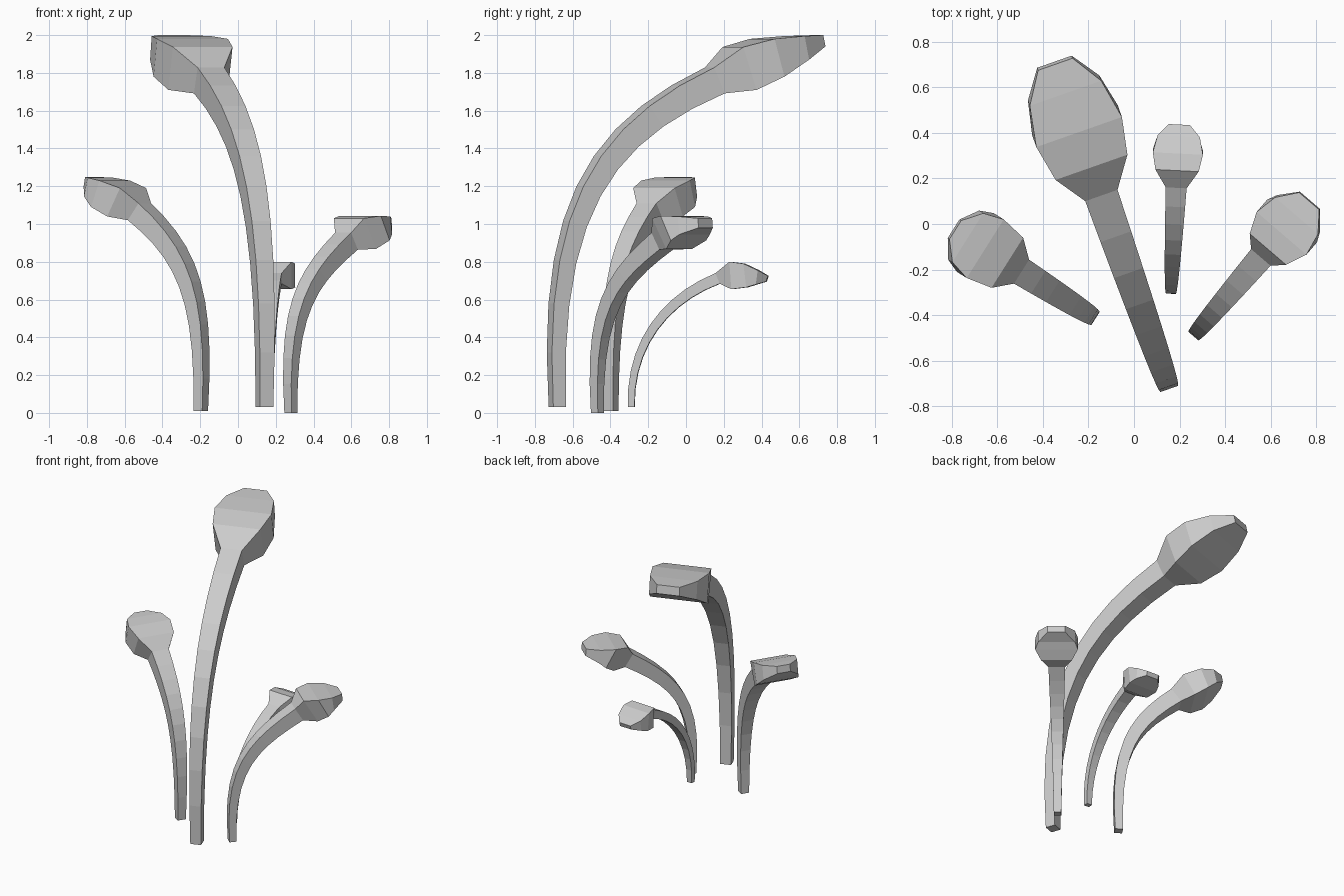
import bpy, bmesh
from mathutils import Vector
from mathutils.geometry import interpolate_bezier

STEPS = 11


def stalk(name, base, direction, path, thick, width, head):
    """Square stem swept along a bezier in a vertical plane, flowing into a faceted head.
    Head stations: upper (u, z), lower (u, z), half width."""
    d = Vector(direction).normalized()
    side = Vector((d.y, -d.x))
    stations = []

    # tapered stem sections, square to the path
    p = [Vector((u, 0, z)) for u, z in path]
    pts = interpolate_bezier(p[0], p[1], p[2], p[3], STEPS)
    for i, c in enumerate(pts):
        f = i / (STEPS - 1)
        a, b = pts[max(i - 1, 0)], pts[min(i + 1, STEPS - 1)]
        t = (b - a).normalized()
        if i == 0:
            t = Vector((0, 0, 1))
        elif i == STEPS - 1:
            t = (p[3] - p[2]).normalized()
        h = (thick[0] + (thick[1] - thick[0]) * f) / 2
        w = (width[0] + (width[1] - width[0]) * f) / 2
        n = Vector((-t.z, 0, t.x)) * h
        stations.append((c.x + n.x, c.z + n.z, c.x - n.x, c.z - n.z, w))
    stations += head

    # skin the four-sided sections
    bm = bmesh.new()
    rings = []
    for uu, zu, ul, zl, w in stations:
        ring = []
        for u, z, v in ((uu, zu, -w), (uu, zu, w), (ul, zl, w), (ul, zl, -w)):
            q = Vector(base) + d * u + side * v
            ring.append(bm.verts.new((q.x, q.y, z)))
        rings.append(ring)
    for r0, r1 in zip(rings, rings[1:]):
        for k in range(4):
            m = (k + 1) % 4
            bm.faces.new((r0[k], r0[m], r1[m], r1[k]))
    bm.faces.new(rings[0])
    bm.faces.new(rings[-1])
    bmesh.ops.recalc_face_normals(bm, faces=bm.faces)
    mesh = bpy.data.meshes.new(name)
    bm.to_mesh(mesh)
    bm.free()
    bpy.context.collection.objects.link(bpy.data.objects.new(name, mesh))


# tall central stalk
stalk("tall_stalk", (0.15, -0.71), (-0.331, 0.943),
      [(0.03, 0.03), (-0.02, 1.05), (0.252, 1.479), (0.914, 1.76)],
      (0.07, 0.149), (0.075, 0.15),
      [(1.016, 1.937, 1.09, 1.71, 0.167), (1.18, 1.98, 1.235, 1.78, 0.199),
       (1.36, 1.995, 1.385, 1.87, 0.166), (1.495, 2.0, 1.507, 1.94, 0.08)])

# left stalk
stalk("left_stalk", (-0.175, -0.41), (-0.846, 0.534),
      [(0.026, 0.01), (0.0, 0.62), (0.106, 0.837), (0.41, 1.065)],
      (0.054, 0.112), (0.058, 0.124),
      [(0.45, 1.19, 0.53, 1.04, 0.13), (0.565, 1.23, 0.617, 1.09, 0.152),
       (0.655, 1.245, 0.677, 1.145, 0.127), (0.72, 1.25, 0.729, 1.2, 0.048)])

# right stalk
stalk("right_stalk", (0.267, -0.484), (0.651, 0.759),
      [(0.02, 0.0), (-0.01, 0.55), (0.149, 0.711), (0.472, 0.909)],
      (0.048, 0.105), (0.05, 0.112),
      [(0.492, 1.03, 0.59, 0.868, 0.105), (0.584, 1.043, 0.655, 0.913, 0.144),
       (0.685, 1.04, 0.698, 0.945, 0.124), (0.77, 1.03, 0.775, 0.98, 0.058)])

# small back stalk
stalk("small_stalk", (0.162, -0.3), (0.05, 0.999),
      [(0.011, 0.03), (0.0, 0.36), (0.19, 0.604), (0.47, 0.712)],
      (0.034, 0.06), (0.04, 0.092),
      [(0.535, 0.8, 0.545, 0.655, 0.095), (0.61, 0.79, 0.625, 0.665, 0.11),
       (0.685, 0.755, 0.675, 0.68, 0.093), (0.737, 0.725, 0.727, 0.695, 0.047)])
